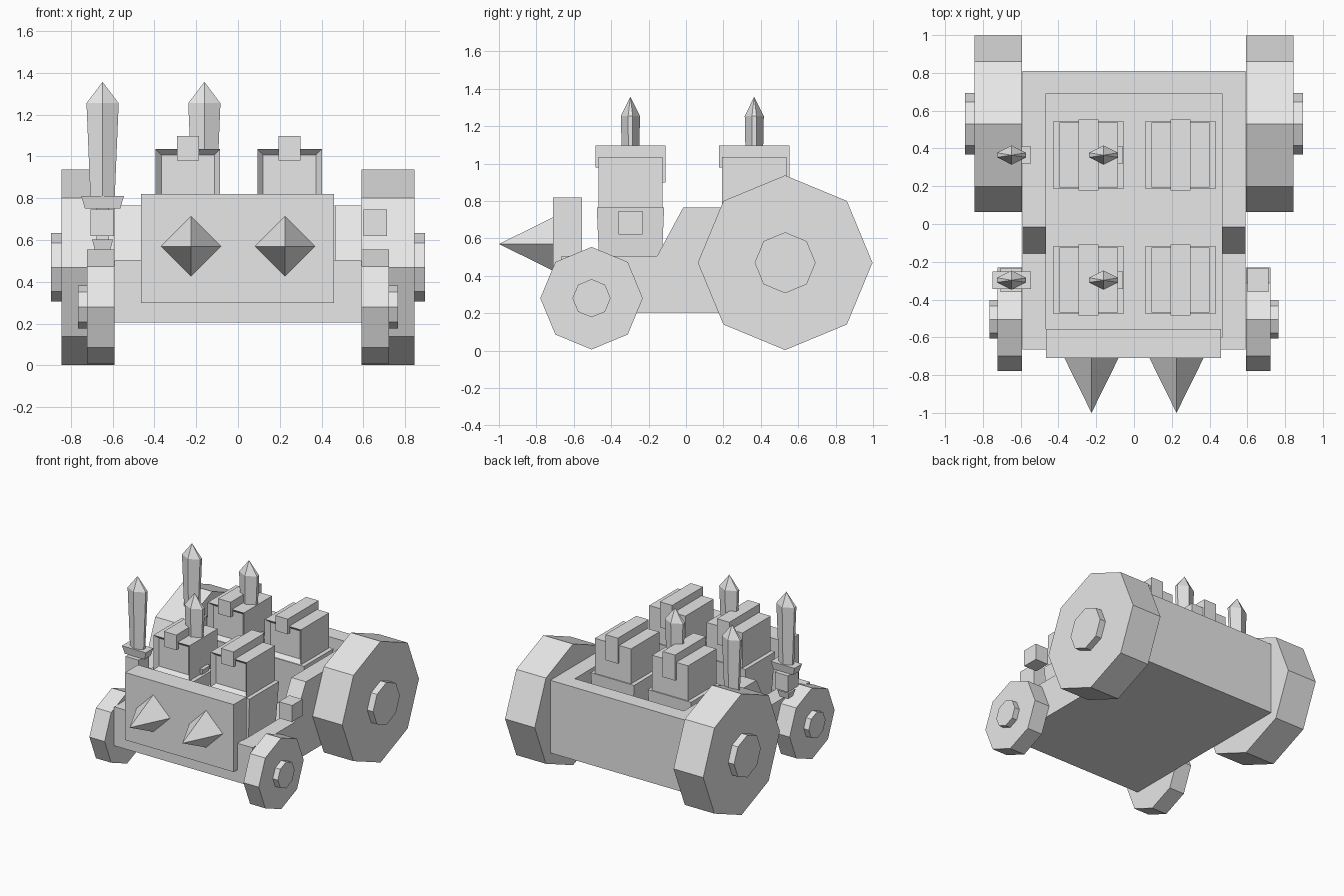
import bpy, bmesh, math
from mathutils import Matrix, Vector

if "Cube" in bpy.data.objects:
    bpy.data.objects.remove(bpy.data.objects["Cube"])

grey = bpy.data.materials.new("plain grey")
grey.diffuse_color = (0.8, 0.8, 0.8, 1)
grey.use_nodes = True
grey.node_tree.nodes["Principled BSDF"].inputs["Base Color"].default_value = grey.diffuse_color


def finish(name, bm):
    bmesh.ops.recalc_face_normals(bm, faces=bm.faces[:])
    me = bpy.data.meshes.new(name)
    bm.to_mesh(me)
    bm.free()
    me.materials.append(grey)
    ob = bpy.data.objects.new(name, me)
    bpy.context.collection.objects.link(ob)
    return ob


def loft(bm, rings, caps=True):
    """Skin a list of equal-length point rings."""
    rows = [[bm.verts.new(p) for p in r] for r in rings]
    n = len(rows[0])
    for a, b in zip(rows, rows[1:]):
        for i in range(n):
            j = (i + 1) % n
            bm.faces.new((a[i], a[j], b[j], b[i]))
    if caps:
        bm.faces.new(rows[0][::-1])
        bm.faces.new(rows[-1])


def rect(cx, cy, hx, hy, z):
    return [(cx - hx, cy - hy, z), (cx + hx, cy - hy, z),
            (cx + hx, cy + hy, z), (cx - hx, cy + hy, z)]


def box(name, x0, x1, y0, y1, z0, z1):
    bm = bmesh.new()
    c = ((x0 + x1) / 2, (y0 + y1) / 2, (x1 - x0) / 2, (y1 - y0) / 2)
    loft(bm, [rect(*c, z0), rect(*c, z1)])
    return finish(name, bm)


def prism(name, profile, x0, x1):
    """Extrude a (y, z) profile along x."""
    bm = bmesh.new()
    loft(bm, [[(x, y, z) for y, z in profile] for x in (x0, x1)])
    return finish(name, bm)


def octagon(y, z, r):
    return [(y + r * math.cos(i * math.pi / 4), z + r * math.sin(i * math.pi / 4))
            for i in range(8)]


# Open-topped car body with a stepped side
body = prism("car_body", [(-0.665, 0.205), (0.81, 0.205), (0.81, 0.765), (-0.015, 0.765),
                          (-0.155, 0.505), (-0.665, 0.505)], -0.59, 0.59)
cutter = box("body_cutter", -0.465, 0.465, -0.6, 0.69, 0.42, 1.0)
cutter.hide_render = True
mod = body.modifiers.new("hollow", 'BOOLEAN')
mod.operation = 'DIFFERENCE'
mod.solver = 'EXACT'
mod.object = cutter
bpy.context.view_layer.objects.active = body
bpy.ops.object.modifier_apply(modifier=mod.name)
bpy.data.objects.remove(cutter)

# Front ram plate and its spikes
box("ram_plate", -0.465, 0.46, -0.71, -0.555, 0.3, 0.82)
for x in (-0.225, 0.225):
    bm = bmesh.new()
    base = [bm.verts.new((x + dx, -0.71, 0.57 + dz))
            for dx, dz in ((0.143, 0), (0, 0.143), (-0.143, 0), (0, -0.143))]
    tip = bm.verts.new((x, -1.0, 0.57))
    bm.faces.new(base)
    for i in range(4):
        bm.faces.new((base[i], base[(i + 1) % 4], tip))
    finish("ram_spike", bm)

# Wheels and hubs on both sides
for s in (-1, 1):
    for pos, y, z, r, out, hub_r, hub_out in (
            ("rear", 0.53, 0.47, 0.467, 0.845, 0.163, 0.895),
            ("front", -0.505, 0.28, 0.274, 0.722, 0.102, 0.765)):
        prism(pos + "_wheel", octagon(y, z, r), s * 0.592, s * out)
        prism(pos + "_hub", octagon(y, z, hub_r), s * (out - 0.02), s * hub_out)


def rider(cx, cy):
    # Torso, slightly narrower at the bottom
    bm = bmesh.new()
    loft(bm, [rect(cx, cy, 0.165, 0.165, 0.42), rect(cx, cy, 0.185, 0.18, 0.765)])
    finish("rider_torso", bm)

    # Helmet with a sunken face opening
    bm = bmesh.new()
    loft(bm, [rect(cx, cy, 0.154, 0.172, 0.765), rect(cx, cy, 0.154, 0.172, 1.035)])
    bm.normal_update()
    front = min(bm.faces, key=lambda f: f.calc_center_median().y)
    bmesh.ops.inset_region(bm, faces=[front], thickness=0.038)
    for v in front.verts:
        v.co.y = cy - 0.142
    for e in bm.verts:
        if 0.99 < e.co.z < 1.0:
            e.co.z = 0.945
    finish("rider_helmet", bm)

    # Crest wrapping over the helmet from front to back
    prism("helmet_crest", [(cy - 0.188, 0.98), (cy - 0.188, 1.097), (cy + 0.188, 1.097),
                           (cy + 0.188, 0.9), (cy + 0.16, 0.9), (cy + 0.16, 1.02),
                           (cy - 0.16, 1.02), (cy - 0.16, 0.98)],
          cx - 0.053, cx + 0.053)

    # Hands
    for s in (-1, 1):
        hx = cx + s * 0.41
        box("rider_hand", hx - 0.056, hx + 0.056, cy - 0.064, cy + 0.064, 0.62, 0.747)
    sword(cx - 0.408, cy)


def sword(x, y):
    # Guard, grip and pommel
    for name, parts in (
            ("sword_guard", ((0.084, 0.036, 0.75), (0.102, 0.046, 0.81))),
            ("sword_grip", ((0.03, 0.025, 0.59), (0.03, 0.025, 0.76))),
            ("sword_pommel", ((0.036, 0.03, 0.55), (0.05, 0.04, 0.602)))):
        bm = bmesh.new()
        loft(bm, [rect(x, y, hx, hy, z) for hx, hy, z in parts])
        finish(name, bm)

    # Six-sided blade flaring towards a pointed tip
    bm = bmesh.new()
    rings = []
    for w, d, z in ((0.058, 0.042, 0.8), (0.077, 0.051, 1.255), (0.0005, 0.0005, 1.357)):
        rings.append([(x + w, y - d * 0.24, z), (x + w, y + d * 0.24, z), (x, y + d, z),
                      (x - w, y + d * 0.24, z), (x - w, y - d * 0.24, z), (x, y - d, z)])
    loft(bm, rings)
    bmesh.ops.remove_doubles(bm, verts=bm.verts[:], dist=0.002)
    finish("sword_blade", bm)


# Two rows of two riders
for cx in (-0.24, 0.247):
    for cy in (-0.297, 0.365):
        rider(cx, cy)
